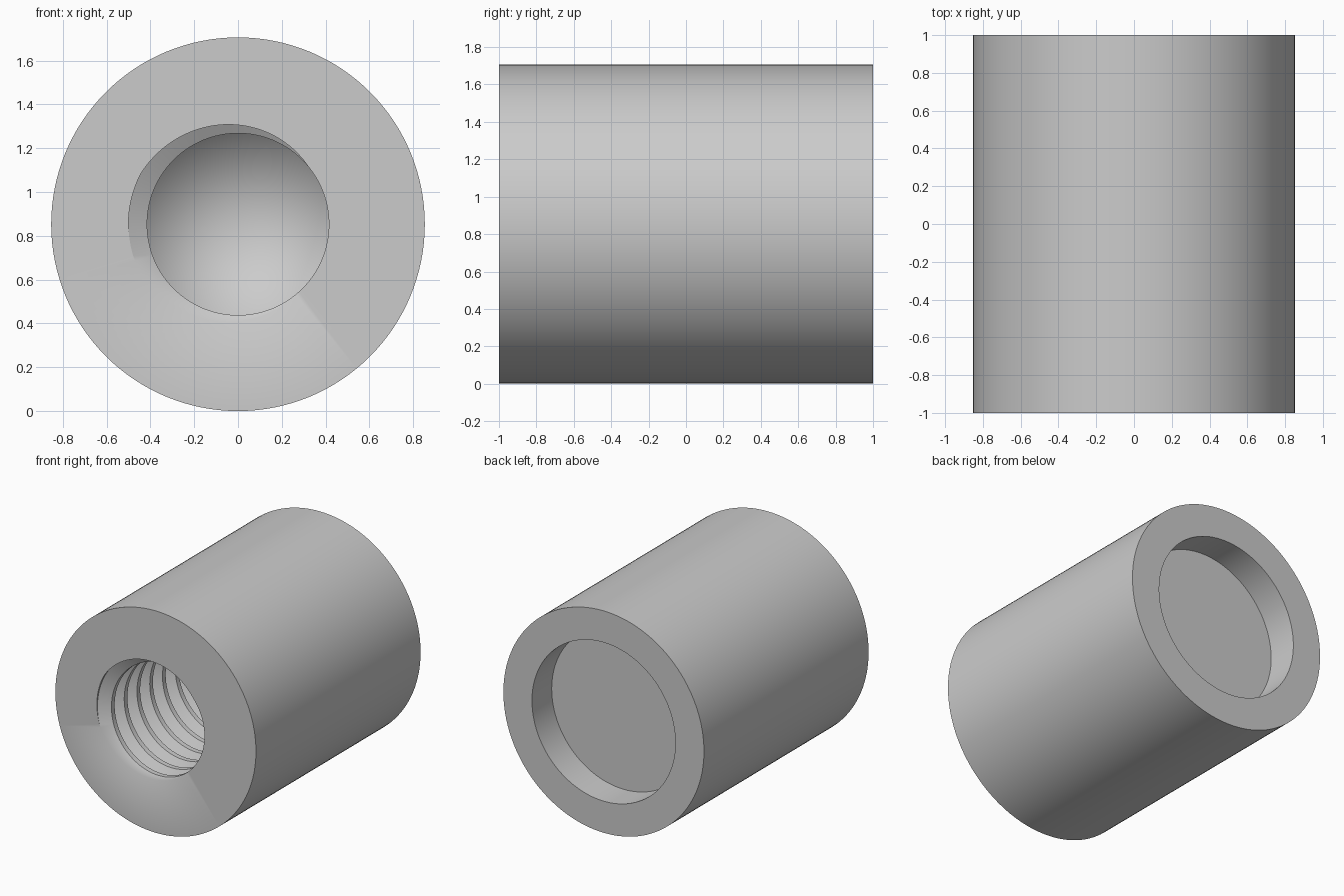
import bpy, bmesh, math

cube = bpy.data.objects.get("Cube")
if cube:
    bpy.data.objects.remove(cube)

OUTER_R, HALF = 0.853, 1.0
RECESS_R, FLOOR_Y = 0.61, 0.76
MINOR_R, MAJOR_R, PITCH = 0.415, 0.5, 0.155
THREAD_END, CONE_BASE = 0.2, 0.22
ROOT, CREST = 1 / 16, 3 / 8          # half widths of the thread form, in pitches
PEAK = math.radians(175)             # where the thread groove meets the front face
SEGMENTS = 128


def thread_radius(y, angle):
    """Radius of the threaded wall at a depth and angle."""
    u = (y + HALF) / PITCH + (angle - PEAK) / math.tau
    d = abs(u - round(u))
    t = min(max((d - ROOT) / (CREST - ROOT), 0), 1)
    return MAJOR_R + (MINOR_R - MAJOR_R) * t


def section(angle):
    """Radius and depth points from the recess floor, around the body, into the hole."""
    points = [(0, FLOOR_Y), (RECESS_R, FLOOR_Y), (RECESS_R, HALF),
              (OUTER_R, HALF), (OUTER_R, -HALF)]
    turns = math.ceil((THREAD_END + HALF) / PITCH)
    for turn in range(-2, turns + 3):
        for offset in (-CREST, -ROOT, ROOT, CREST):
            y = -HALF + PITCH * (turn + offset - (angle - PEAK) / math.tau)
            y = min(max(y, -HALF), THREAD_END)
            points.append((thread_radius(y, angle), y))
    # plain wall and conical bottom of the hole
    points += [(MINOR_R, THREAD_END), (MINOR_R, CONE_BASE), (0, CONE_BASE + MINOR_R)]
    return points


# Sweep the section around the axis, then merge coincident points
bm = bmesh.new()
columns = []
for i in range(SEGMENTS + 1):
    a = math.tau * i / SEGMENTS
    columns.append([bm.verts.new((r * math.cos(a), y, OUTER_R + r * math.sin(a)))
                    for r, y in section(a)])
for left, right in zip(columns, columns[1:]):
    for j in range(len(left) - 1):
        bm.faces.new((left[j], left[j + 1], right[j + 1], right[j]))
bmesh.ops.remove_doubles(bm, verts=bm.verts[:], dist=1e-5)
bmesh.ops.recalc_face_normals(bm, faces=bm.faces[:])
mesh = bpy.data.meshes.new("threaded_bushing")
bm.to_mesh(mesh)
bm.free()

# Plain grey metal
grey = bpy.data.materials.new("plain_grey")
grey.use_nodes = True
colour = (0.6, 0.6, 0.6, 1)
grey.diffuse_color = colour
grey.node_tree.nodes["Principled BSDF"].inputs["Base Color"].default_value = colour
mesh.materials.append(grey)

bushing = bpy.data.objects.new("threaded_bushing", mesh)
bpy.context.collection.objects.link(bushing)
bpy.ops.object.select_all(action='DESELECT')
bushing.select_set(True)
bpy.context.view_layer.objects.active = bushing
bpy.ops.object.shade_smooth_by_angle(angle=math.radians(30))
